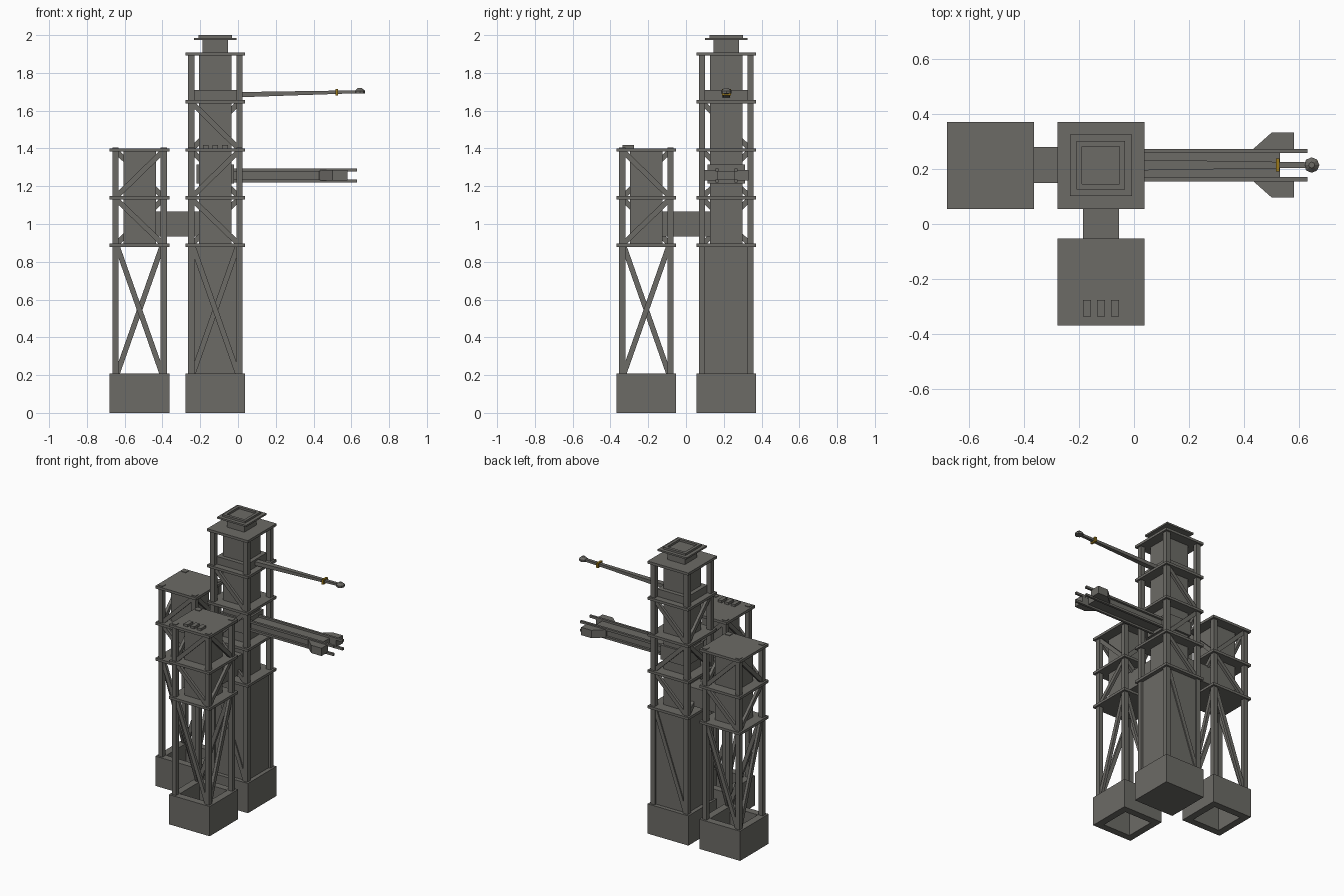
import bpy, bmesh
from mathutils import Matrix, Vector

if "Cube" in bpy.data.objects:
    bpy.data.objects.remove(bpy.data.objects["Cube"])


def material(name, rgb):
    m = bpy.data.materials.new(name)
    m.diffuse_color = (*rgb, 1)
    m.use_nodes = True
    m.node_tree.nodes["Principled BSDF"].inputs["Base Color"].default_value = m.diffuse_color
    return m


STEEL = material("dark_steel", (0.15, 0.146, 0.133))
GOLD = material("gold", (0.32, 0.19, 0.012))


def finish(name, bm, mat=STEEL):
    bmesh.ops.recalc_face_normals(bm, faces=bm.faces)
    me = bpy.data.meshes.new(name)
    bm.to_mesh(me)
    bm.free()
    me.materials.append(mat)
    ob = bpy.data.objects.new(name, me)
    bpy.context.collection.objects.link(ob)
    return ob


def box(bm, x0, x1, y0, y1, z0, z1):
    m = Matrix.Translation(((x0 + x1) / 2, (y0 + y1) / 2, (z0 + z1) / 2))
    m = m @ Matrix.Diagonal((x1 - x0, y1 - y0, z1 - z0, 1))
    bmesh.ops.create_cube(bm, size=1, matrix=m)


def block(bm, c, h, z0, z1):
    box(bm, c[0] - h, c[0] + h, c[1] - h, c[1] + h, z0, z1)


def bar(bm, a, b, normal, width=0.028, thick=0.02):
    """Flat bar from a to b lying in the plane with the given normal."""
    a, b, n = Vector(a), Vector(b), Vector(normal)
    d = b - a
    u = d.normalized()
    s = n.cross(u)
    m = Matrix((u * d.length, s * width, n * thick)).transposed().to_4x4()
    bmesh.ops.create_cube(bm, size=1, matrix=Matrix.Translation((a + b) / 2) @ m)


def prism(bm, pts, z0, z1):
    lo = [bm.verts.new((x, y, z0)) for x, y in pts]
    hi = [bm.verts.new((x, y, z1)) for x, y in pts]
    bm.faces.new(lo)
    bm.faces.new(hi)
    for i in range(len(pts)):
        j = (i + 1) % len(pts)
        bm.faces.new((lo[i], lo[j], hi[j], hi[i]))


def braces(bm, c, z0, z1, flip, sides, off=0.128, half=0.118):
    """One diagonal per face; opposite faces cross to read as an X."""
    for nx, ny in sides:
        n, t = Vector((nx, ny, 0)), Vector((-ny, nx, 0))
        o = Vector((c[0], c[1], 0)) + n * off
        s = (1 if ny else -1) * flip
        bar(bm, o - t * half * s + Vector((0, 0, z1)),
            o + t * half * s + Vector((0, 0, z0)), n)


ALL = [(1, 0), (-1, 0), (0, 1), (0, -1)]
MAIN, LEFT, FRONT = (-0.12, 0.213), (-0.521, 0.213), (-0.12, -0.21)
HALF = 0.158
LEVELS = [0.887, 1.138, 1.392, 1.648, 1.900]

for label, c, levels in (("main", MAIN, LEVELS), ("left", LEFT, LEVELS[:3]),
                         ("front", FRONT, LEVELS[:3])):
    main = label == "main"
    # footing: solid under the main tower, open ring under the others
    bm = bmesh.new()
    if main:
        block(bm, c, HALF, 0, 0.208)
    else:
        for s in (-1, 1):
            a, b = sorted((c[0] + s * 0.108, c[0] + s * HALF))
            box(bm, a, b, c[1] - HALF, c[1] + HALF, 0, 0.208)
            a, b = sorted((c[1] + s * 0.108, c[1] + s * HALF))
            box(bm, c[0] - 0.108, c[0] + 0.108, a, b, 0, 0.208)
    finish(label + "_tower_footing", bm)

    # corner legs
    bm = bmesh.new()
    for sx in (-1, 1):
        for sy in (-1, 1):
            block(bm, (c[0] + sx * 0.128, c[1] + sy * 0.128), 0.0165, 0.2,
                  levels[-1] + (0.0 if main else 0.013))
    finish(label + "_tower_legs", bm)

    # floor plates
    bm = bmesh.new()
    for z in levels:
        block(bm, c, HALF, z - 0.009, z + 0.009)
    finish(label + "_tower_floors", bm)

    # diagonal braces
    bm = bmesh.new()
    sides = [(-1, 0), (0, 1), (0, -1)] if main else ALL
    braces(bm, c, 0.21, 0.88, 1, ALL[2:] if main else ALL)
    for i in range(min(3, len(levels) - 1)):
        braces(bm, c, levels[i] + 0.012, levels[i + 1] - 0.012,
               1 if i % 2 == 0 else -1, sides)
    finish(label + "_tower_braces", bm)

    # inner shaft
    bm = bmesh.new()
    block(bm, c, 0.086, levels[0], levels[-1])
    if main:
        block(bm, c, 0.130, 0.2, levels[0])
        block(bm, c, 0.115, 1.65, 1.71)
        block(bm, c, 0.100, 1.215, 1.315)
    finish(label + "_tower_shaft", bm)

# bridges between towers
bm = bmesh.new()
box(bm, -0.45, -0.19, 0.148, 0.28, 0.935, 1.065)
finish("left_bridge", bm)
bm = bmesh.new()
box(bm, -0.186, -0.054, -0.14, 0.14, 0.935, 1.065)
finish("front_bridge", bm)

# vents on the front tower roof
bm = bmesh.new()
for x in (-0.171, -0.12, -0.069):
    box(bm, x - 0.015, x + 0.015, -0.335, -0.275, 1.395, 1.417)
finish("roof_vents", bm)

# stepped cap with recessed top
bm = bmesh.new()
block(bm, MAIN, 0.067, 1.90, 1.978)
block(bm, MAIN, 0.112, 1.974, 1.986)
for s in (-1, 1):
    cx, cy = MAIN
    a, b = sorted((cx + s * 0.068, cx + s * 0.088))
    box(bm, a, b, cy - 0.088, cy + 0.088, 1.984, 2.0)
    a, b = sorted((cy + s * 0.068, cy + s * 0.088))
    box(bm, cx - 0.068, cx + 0.068, a, b, 1.984, 2.0)
finish("tower_cap", bm)

# tapered upper boom
CY = 0.214
bm = bmesh.new()
box(bm, -0.02, 0.63, CY - 0.02, CY + 0.02, 1.670, 1.698)
for v in bm.verts:
    if v.co.x > 0.3:
        v.co.y = CY + (v.co.y - CY) * 0.5
        v.co.z = 1.700 + (v.co.z - 1.684) * 0.55
finish("upper_boom", bm)
bm = bmesh.new()
box(bm, 0.515, 0.529, CY - 0.024, CY + 0.024, 1.680, 1.714)
finish("boom_collar", bm, GOLD)
bm = bmesh.new()
bmesh.ops.create_cone(bm, cap_ends=True, segments=8, radius1=0.028, radius2=0.028, depth=0.013,
                      matrix=Matrix.Translation((0.645, CY, 1.698)))
bmesh.ops.create_cone(bm, cap_ends=True, segments=8, radius1=0.028, radius2=0.011, depth=0.015,
                      matrix=Matrix.Translation((0.645, CY, 1.712)))
finish("boom_tip", bm)

# lower access arm: body, four rails, flared end pods
bm = bmesh.new()
box(bm, -0.04, 0.53, CY - 0.044, CY + 0.044, 1.234, 1.281)
finish("access_arm_body", bm)
bm = bmesh.new()
for s in (-1, 1):
    y = CY + s * 0.051
    for z in (1.2285, 1.2865):
        box(bm, -0.04, 0.63, y - 0.008, y + 0.008, z - 0.008, z + 0.008)
finish("access_arm_rails", bm)
bm = bmesh.new()
for s in (-1, 1):
    prism(bm, [(x, CY + s * y) for x, y in
               ((0.43, 0.044), (0.43, 0.056), (0.50, 0.118), (0.58, 0.118), (0.58, 0.044))],
          1.230, 1.285)
finish("access_arm_pods", bm)
